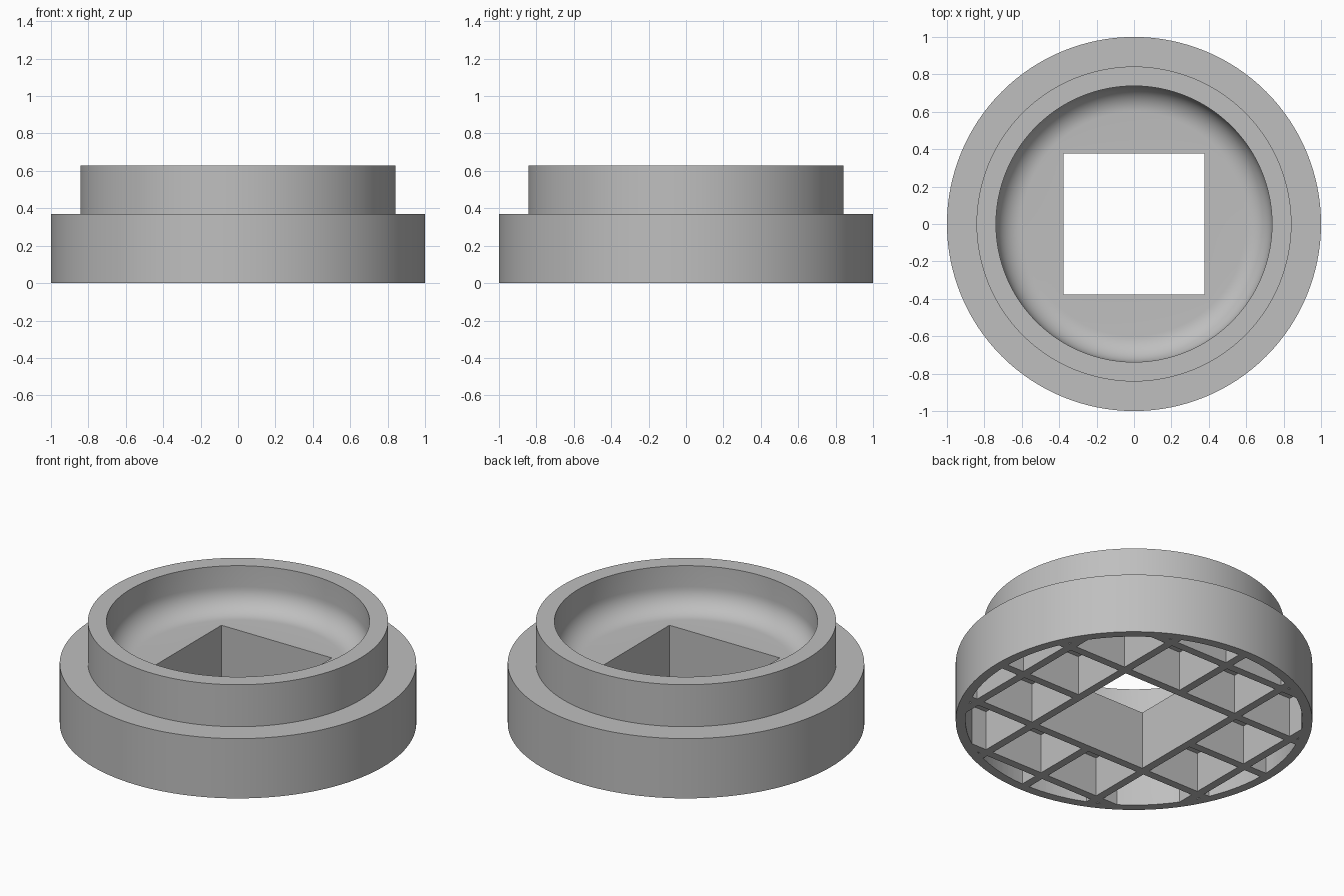
import bpy, bmesh, math

cube = bpy.data.objects.get("Cube")
if cube:
    bpy.data.objects.remove(cube, do_unlink=True)

SEGMENTS = 128
HOLE = 0.378       # half width of the square opening
RIB = 0.05         # rib thickness
PITCH = HOLE + RIB / 2
CEILING = 0.245    # top of the underside pockets
FLOOR = 0.36       # floor of the upper bowl
FILLET = 0.14


def make_object(name, bm):
    bmesh.ops.recalc_face_normals(bm, faces=bm.faces[:])
    mesh = bpy.data.meshes.new(name)
    bm.to_mesh(mesh)
    bm.free()
    obj = bpy.data.objects.new(name, mesh)
    bpy.context.collection.objects.link(obj)
    return obj


def lathe(name, profile):
    """Spin a profile that starts and ends on the axis."""
    bm = bmesh.new()
    verts = [bm.verts.new((r, 0, z)) for r, z in profile]
    edges = [bm.edges.new(pair) for pair in zip(verts, verts[1:])]
    bmesh.ops.spin(bm, geom=verts + edges, cent=(0, 0, 0), axis=(0, 0, 1),
                   angle=math.tau, steps=SEGMENTS)
    bmesh.ops.remove_doubles(bm, verts=bm.verts[:], dist=0.0001)
    return make_object(name, bm)


def add_box(bm, low, high):
    verts = bmesh.ops.create_cube(bm, size=1)["verts"]
    for v in verts:
        v.co = [h if c > 0 else l for c, l, h in zip(v.co, low, high)]


def cut(obj, tool, operation):
    """Apply a boolean and discard its tool."""
    mod = obj.modifiers.new("cut", 'BOOLEAN')
    mod.object, mod.operation, mod.solver = tool, operation, 'EXACT'
    bpy.context.view_layer.objects.active = obj
    bpy.ops.object.modifier_apply(modifier=mod.name)
    bpy.data.objects.remove(tool, do_unlink=True)


# Stepped round body with a filleted bowl in its top
bowl_r = 0.738
fillet = []
for i in range(13):
    a = math.pi / 2 * i / 12
    fillet.append((bowl_r - FILLET + FILLET * math.cos(a),
                   FLOOR + FILLET - FILLET * math.sin(a)))
body = lathe("ribbed_round_base", [(0, 0), (1, 0), (1, 0.37), (0.842, 0.37),
                                   (0.842, 0.63), (bowl_r, 0.63)] + fillet + [(0, FLOOR)])

# Underside pockets, leaving a square lattice of ribs inside the rim
bm = bmesh.new()
for i in range(-3, 3):
    for j in range(-3, 3):
        if i in (-1, 0) and j in (-1, 0):
            continue
        low = [k * PITCH + RIB / 2 for k in (i, j)]
        high = [(k + 1) * PITCH - RIB / 2 for k in (i, j)]
        add_box(bm, low + [-0.1], high + [CEILING])
pockets = make_object("pocket_cutter", bm)
inner = lathe("rim_cutter", [(0, -0.2), (0.945, -0.2), (0.945, 0.5), (0, 0.5)])
cut(pockets, inner, 'INTERSECT')
cut(body, pockets, 'DIFFERENCE')

# Square opening through the middle
bm = bmesh.new()
add_box(bm, (-HOLE, -HOLE, -0.1), (HOLE, HOLE, 1))
cut(body, make_object("opening_cutter", bm), 'DIFFERENCE')

# Single grey finish
grey = bpy.data.materials.new("grey")
grey.use_nodes = True
colour = (0.52, 0.52, 0.52, 1)
grey.diffuse_color = colour
grey.node_tree.nodes["Principled BSDF"].inputs["Base Color"].default_value = colour
body.data.materials.clear()
body.data.materials.append(grey)

bpy.ops.object.select_all(action='DESELECT')
body.select_set(True)
bpy.context.view_layer.objects.active = body
bpy.ops.object.shade_smooth_by_angle(angle=math.radians(30))
